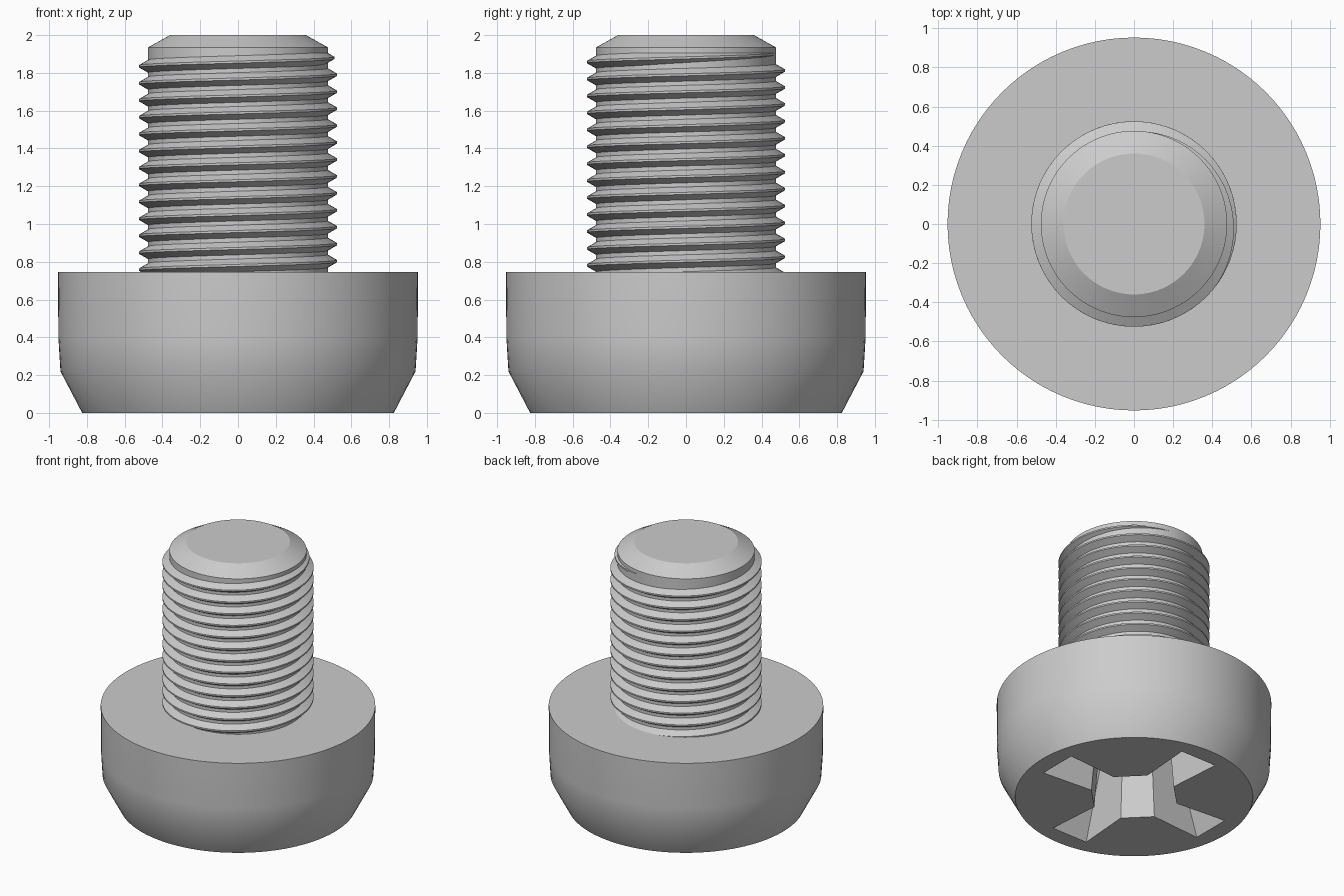
import bpy, bmesh, math
from mathutils import Vector

if "Cube" in bpy.data.objects:
    bpy.data.objects.remove(bpy.data.objects["Cube"], do_unlink=True)

# One plain steel grey
GREY = (0.6, 0.6, 0.6, 1)
steel = bpy.data.materials.new("steel_grey")
steel.use_nodes = True
steel.diffuse_color = GREY
bsdf = next(n for n in steel.node_tree.nodes if n.type == "BSDF_PRINCIPLED")
bsdf.inputs["Base Color"].default_value = GREY


def loft(name, rings):
    """Skin a list of equal-length point loops and cap both ends."""
    bm = bmesh.new()
    loops = [[bm.verts.new(p) for p in ring] for ring in rings]
    n = len(loops[0])
    for low, high in zip(loops, loops[1:]):
        for i in range(n):
            j = (i + 1) % n
            bm.faces.new((low[i], low[j], high[j], high[i]))
    bm.faces.new(loops[0][::-1])
    bm.faces.new(loops[-1])
    bmesh.ops.recalc_face_normals(bm, faces=bm.faces)
    mesh = bpy.data.meshes.new(name)
    bm.to_mesh(mesh)
    bm.free()
    obj = bpy.data.objects.new(name, mesh)
    bpy.context.collection.objects.link(obj)
    mesh.materials.append(steel)
    return obj


def circle(radius, z, sides=96):
    return [(radius * math.cos(math.tau * i / sides),
             radius * math.sin(math.tau * i / sides), z) for i in range(sides)]


def activate(obj):
    bpy.ops.object.select_all(action="DESELECT")
    obj.select_set(True)
    bpy.context.view_layer.objects.active = obj


def smooth(obj):
    activate(obj)
    bpy.ops.object.shade_smooth_by_angle(angle=math.radians(28))


# Head, lathed from its silhouette
HEAD_TOP = 0.745
head = loft("head", [circle(r, z) for r, z in
                     [(0.825, 0), (0.94, 0.22), (0.951, 0.4), (0.953, HEAD_TOP)]])

# Tapered cross recess cut into the underside
DEPTH = 0.6


def cross(z):
    t = z / DEPTH
    reach, width = 0.695 - 0.245 * t, 0.15 - 0.05 * t
    a, b = 0.285 - 0.045 * t, 0.12 - 0.02 * t
    points = []
    for quarter in range(4):
        c, s = round(math.cos(quarter * math.pi / 2)), round(math.sin(quarter * math.pi / 2))
        for x, y in [(reach, -width), (reach, width), (a, b), (b, a)]:
            points.append((c * x - s * y, s * x + c * y, z))
    return points


cutter = loft("recess_cutter", [cross(-0.05), cross(DEPTH)])
cutter.hide_render = True
cut = head.modifiers.new("recess", "BOOLEAN")
cut.operation = "DIFFERENCE"
cut.solver = "EXACT"
cut.object = cutter
activate(head)
bpy.ops.object.modifier_apply(modifier=cut.name)
bpy.data.objects.remove(cutter, do_unlink=True)
smooth(head)

# Shank core with a chamfered tip
CORE = 0.476
shank = loft("shank", [circle(r, z) for r, z in
                       [(CORE, HEAD_TOP - 0.04), (CORE, 1.935), (0.36, 2)]])
smooth(shank)

# Right-handed thread ridge that sinks into the core near the tip
PITCH, CREST, STEPS = 0.0897, 0.525, 72
BASE = CORE - 0.01
half_crest = PITCH / 16
half_base = half_crest + (CREST - BASE) * math.tan(math.radians(30))
section = [(BASE, -half_base), (CREST, -half_crest), (CREST, half_crest), (BASE, half_base)]
start, fade, end = -12.6, 0.4, 0.74
rings = []
count = int((end - start) * STEPS)
for k in range(count + 1):
    turn = start + (end - start) * k / count
    angle = math.pi + math.tau * turn
    sink = max(0, (turn - fade) / (end - fade)) * (CREST - CORE + 0.002)
    z = 1.835 + PITCH * turn
    out = Vector((math.cos(angle), math.sin(angle), 0))
    rings.append([out * (r - sink) + Vector((0, 0, z + dz)) for r, dz in section])
smooth(loft("thread", rings))
